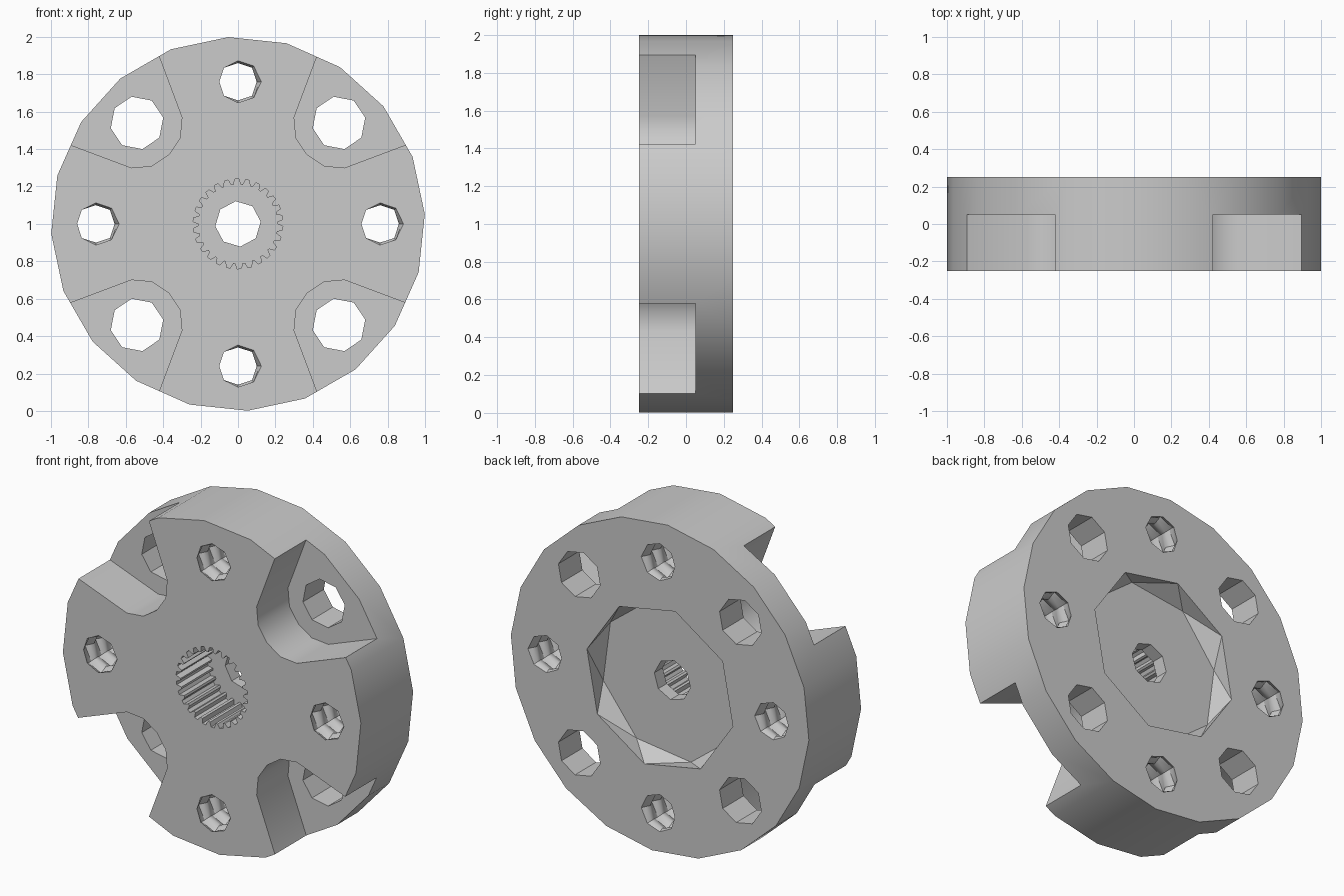
import bpy, bmesh
from math import sin, cos, pi, radians

cube = bpy.data.objects.get("Cube")
if cube:
    bpy.data.objects.remove(cube, do_unlink=True)

steel = bpy.data.materials.new("steel_grey")
steel.use_nodes = True
colour = (0.6, 0.6, 0.6, 1)
steel.diffuse_color = colour
steel.node_tree.nodes["Principled BSDF"].inputs["Base Color"].default_value = colour

FRONT, BACK, SLOT_FLOOR, RECESS_FLOOR = -0.25, 0.25, 0.05, 0.13
HUB_Z = 1.0
BEYOND = 0.1


def ngon(n, r, turn=0, cx=0, cz=0):
    """Regular polygon in the x-z plane, measured from the hub."""
    return [(cx + r * cos(turn + 2 * pi * i / n), cz + r * sin(turn + 2 * pi * i / n))
            for i in range(n)]


def loft(name, rings):
    """Closed solid through (y, outline) rings of equal length."""
    bm = bmesh.new()
    loops = [[bm.verts.new((x, y, z + HUB_Z)) for x, z in pts] for y, pts in rings]
    n = len(loops[0])
    for a, b in zip(loops, loops[1:]):
        for i in range(n):
            j = (i + 1) % n
            bm.faces.new((a[i], a[j], b[j], b[i]))
    bm.faces.new(loops[0])
    bm.faces.new(loops[-1])
    if len(rings) > 2:
        bmesh.ops.triangulate(bm, faces=[f for f in bm.faces if len(f.verts) == 4])
    bmesh.ops.recalc_face_normals(bm, faces=bm.faces)
    mesh = bpy.data.meshes.new(name)
    bm.to_mesh(mesh)
    bm.free()
    mesh.materials.append(steel)
    obj = bpy.data.objects.new(name, mesh)
    bpy.context.collection.objects.link(obj)
    return obj


def prism(name, outline, y0, y1):
    return loft(name, [(y0, outline), (y1, outline)])


def cut(target, cutter):
    """Subtract the cutter from the target, then discard it."""
    cutter.hide_render = True
    mod = target.modifiers.new("cut", "BOOLEAN")
    mod.operation, mod.solver, mod.object = "DIFFERENCE", "EXACT", cutter
    bpy.context.view_layer.objects.active = target
    bpy.ops.object.modifier_apply(modifier=mod.name)
    bpy.data.objects.remove(cutter, do_unlink=True)


def thread(cx, cz, sides=8, pitch=0.1, steps=4):
    """Helical ridged rod for a threaded hole."""
    rings = []
    count = int(0.7 / pitch * steps)
    for k in range(count + 1):
        pts = []
        for i in range(sides):
            a = 2 * pi * i / sides
            phase = (k / steps + i / sides) % 1
            r = 0.1 + 0.025 * abs(2 * phase - 1)
            pts.append((cx + r * cos(a), cz + r * sin(a)))
        rings.append((-0.35 + k * pitch / steps, pts))
    return loft("thread_cutter", rings)


# Main disc
hub = prism("hub_disc", ngon(20, 1.0, radians(3)), FRONT, BACK)

# Flared corner slots with round bolt holes behind them
half = [(0.54, 1.21), (0.30, 0.57), (0.31, 0.46), (0.37, 0.37)]
slot = half + [(z, x) for x, z in reversed(half[:-1])] + [(1.3, 1.3)]
for sx in (1, -1):
    for sz in (1, -1):
        cut(hub, prism("slot_cutter", [(sx * x, sz * z) for x, z in slot],
                       FRONT - BEYOND, SLOT_FLOOR))
        cut(hub, prism("bolt_cutter", ngon(8, 0.143, 0.2, sx * 0.54, sz * 0.54),
                       FRONT - BEYOND, BACK + BEYOND))

# Threaded holes on the four arms
for i in range(4):
    a = i * pi / 2
    cut(hub, thread(0.76 * cos(a), 0.76 * sin(a)))

# Back recess, with its floor turned against its rim
rim = ngon(8, 0.5, radians(12))
floor = ngon(8, 0.48, radians(30))
cut(hub, loft("recess_cutter", [(RECESS_FLOOR, floor), (BACK, rim), (BACK + BEYOND, rim)]))

# Toothed socket and the bore through its floor
TEETH = 26
spline = []
for i in range(TEETH):
    for part, r in ((0, 0.21), (0.25, 0.213), (0.42, 0.24), (0.78, 0.24)):
        a = 2 * pi * (i + part) / TEETH
        spline.append((r * cos(a), r * sin(a)))
cut(hub, prism("spline_cutter", spline, FRONT - BEYOND, SLOT_FLOOR))
cut(hub, prism("bore_cutter", ngon(8, 0.122, 0.1), 0, BACK + BEYOND))

# Smooth rim, crisp edges
bpy.ops.object.select_all(action="DESELECT")
hub.select_set(True)
bpy.context.view_layer.objects.active = hub
bpy.ops.object.shade_smooth_by_angle(angle=radians(30))
